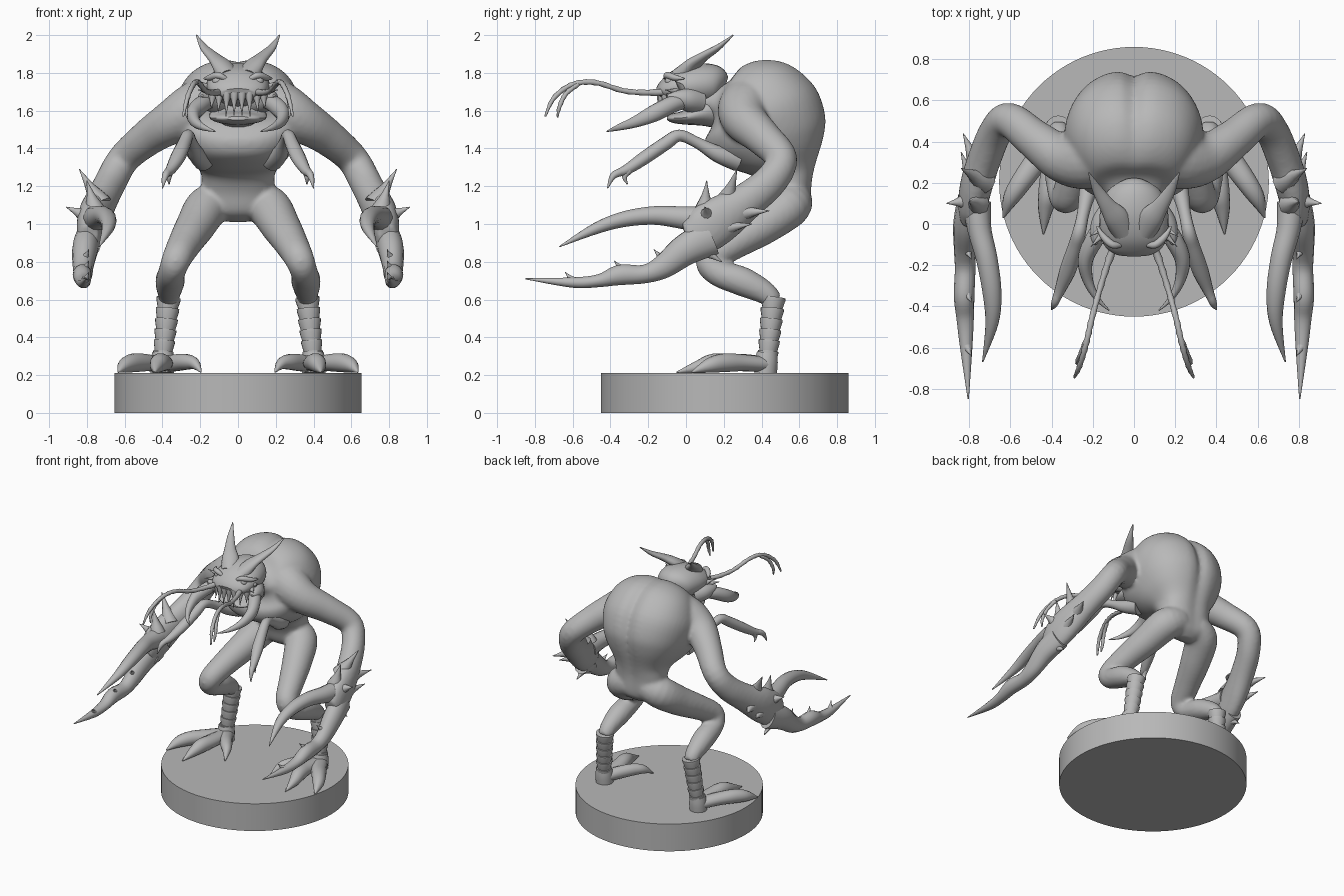
import bpy, bmesh, math
from mathutils import Vector

GREY = bpy.data.materials.new("stone grey")
GREY.diffuse_color = (0.48, 0.48, 0.48, 1)
X, Y, Z = Vector((1, 0, 0)), Vector((0, 1, 0)), Vector((0, 0, 1))


def finish(bm, name, sharp=45):
    bmesh.ops.recalc_face_normals(bm, faces=bm.faces)
    me = bpy.data.meshes.new(name)
    for f in bm.faces:
        f.smooth = True
    bm.to_mesh(me)
    bm.free()
    me.materials.append(GREY)
    me.set_sharp_from_angle(angle=math.radians(sharp))
    ob = bpy.data.objects.new(name, me)
    bpy.context.collection.objects.link(ob)
    return ob


def spline(pts, n):
    """Catmull-Rom through tuples of any length."""
    if n == 1:
        return pts
    out = []
    for i in range(len(pts) - 1):
        a, b, c, d = pts[max(i - 1, 0)], pts[i], pts[i + 1], pts[min(i + 2, len(pts) - 1)]
        for k in range(n):
            t = k / n
            out.append(tuple(0.5 * (2 * q + (r - p) * t + (2 * p - 5 * q + 4 * r - s) * t * t
                                    + (3 * q - p - 3 * r + s) * t ** 3)
                             for p, q, r, s in zip(a, b, c, d)))
    return out + [pts[-1]]


def skin(bm, rings):
    rows = [[bm.verts.new(p) for p in r] for r in rings]
    m = len(rows[0])
    for a, b in zip(rows, rows[1:]):
        for i in range(m):
            bm.faces.new((a[i], a[(i + 1) % m], b[(i + 1) % m], b[i]))
    bm.faces.new(rows[0][::-1])
    bm.faces.new(rows[-1])


def tube(bm, pts, ref=Z, n=5, m=14, both=True, bump=0):
    """Tapered tube: points (x, y, z, side radius, up radius), made on both sides."""
    pts = spline([p if len(p) == 5 else p + (p[3],) for p in pts], n)
    c = [Vector(p[:3]) for p in pts]
    rings = []
    for i, p in enumerate(pts):
        t = (c[min(i + 1, len(c) - 1)] - c[max(i - 1, 0)]).normalized()
        s = t.cross(ref).normalized()
        u = s.cross(t)
        k = 1 + bump * (i % 2)
        ra, rb = max(p[3], .002) * k, max(p[4], .002) * k
        rings.append([c[i] + s * ra * math.cos(a) + u * rb * math.sin(a)
                      for a in (2 * math.pi * j / m for j in range(m))])
    skin(bm, rings)
    if both:
        skin(bm, [[Vector((-v.x, v.y, v.z)) for v in r] for r in rings])


def spike(bm, base, tip, r, both=True):
    """Thorn with a concave flank."""
    a, b = Vector(base), Vector(tip)
    d = (b - a).normalized()
    pts = [tuple(a.lerp(b, t)) + (r * w,) for t, w in ((-.25, 1.25), (0, 1), (.4, .5), (1, .03))]
    tube(bm, pts, Y if abs(d.z) > .7 else Z, 3, 10, both)


# Base disc
bm = bmesh.new()
bmesh.ops.create_cone(bm, cap_ends=True, segments=96, radius1=.655, radius2=.655, depth=.21)
bmesh.ops.translate(bm, verts=bm.verts, vec=(0, .205, .105))
finish(bm, "base")

# Torso: rings spanned by back point, front point (y, z) and half width
bm = bmesh.new()
rings = []
for by, bz, fy, fz, w in spline([
        (.60, 1.01, .54, 1.01, .05), (.66, 1.07, .46, 1.06, .16), (.67, 1.21, .42, 1.17, .19),
        (.69, 1.31, .36, 1.25, .20), (.735, 1.46, .25, 1.29, .27), (.745, 1.58, .13, 1.36, .32),
        (.69, 1.73, .10, 1.44, .34), (.56, 1.845, .13, 1.50, .31), (.42, 1.875, .14, 1.54, .265),
        (.30, 1.84, .13, 1.57, .21), (.22, 1.75, .09, 1.59, .14), (.1, 1.71, .02, 1.61, .10)], 4):
    back, front = Vector((0, by, bz)), Vector((0, fy, fz))
    mid, h = (back + front) / 2, (back - front) / 2
    ring = []
    for j in range(48):
        a = 2 * math.pi * j / 48
        ca, sa = math.cos(a), math.sin(a)
        x = w * math.copysign(abs(sa) ** .85, sa)
        k = math.copysign(abs(ca) ** .85, ca)
        if ca > 0:                                # groove down the spine
            k -= .11 * math.exp(-(x / .045) ** 2) * min(1, w / .25)
        ring.append(mid + h * k + X * x)
    rings.append(ring)
skin(bm, rings)
# Arms, blended into the torso
tube(bm, [(.12, .36, 1.64, .17), (.24, .31, 1.60, .145), (.35, .32, 1.54, .118), (.48, .41, 1.455, .097),
          (.605, .505, 1.345, .085), (.67, .45, 1.23, .082, .09), (.725, .32, 1.12, .082, .10),
          (.765, .19, 1.03, .08, .125), (.785, .08, .96, .07, .125), (.79, 0, .93, .05, .08)], m=20)
# Legs, blended into the pelvis
tube(bm, [(.06, .57, 1.13, .10), (.16, .54, 1.09, .115), (.225, .40, .99, .105), (.28, .25, .90, .09),
          (.325, .13, .815, .078), (.35, .165, .745, .072), (.36, .30, .695, .078),
          (.365, .42, .635, .062), (.365, .465, .585, .05)], X, m=20)
body = finish(bm, "body")
mod = body.modifiers.new("fuse", 'REMESH')
mod.mode = 'VOXEL'
mod.voxel_size = .013
mod.use_smooth_shade = True
mod = body.modifiers.new("soften", 'SMOOTH')
mod.factor, mod.iterations = .5, 8

# Head with upper snout, lower jaw and cheeks
bm = bmesh.new()
tube(bm, [(0, .21, 1.73, .05, .05), (0, .16, 1.74, .13, .10), (0, .06, 1.735, .165, .115),
          (0, -.04, 1.725, .165, .095), (0, -.11, 1.705, .14, .06), (0, -.145, 1.69, .09, .03)],
     m=28, both=False)
tube(bm, [(0, .20, 1.60, .10, .10), (0, .1, 1.59, .145, .075), (0, .0, 1.565, .15, .04),
          (0, -.07, 1.56, .11, .025), (0, -.10, 1.56, .06, .01)], m=24, both=False)
tube(bm, [(.10, .06, 1.65, .07), (.15, .0, 1.66, .06), (.18, -.06, 1.67, .035), (.19, -.10, 1.68, .006)])
finish(bm, "head")

# Horns
bm = bmesh.new()
tube(bm, [(.05, -.03, 1.78, .06, .05), (.085, .03, 1.84, .06, .035), (.13, .09, 1.885, .04, .025),
          (.18, .17, 1.935, .024, .016), (.22, .25, 2.0, .003)], n=6)
finish(bm, "horns")

# Eyes with brow spikes and cheek frills
bm = bmesh.new()
for s in (1, -1):
    g = bmesh.ops.create_uvsphere(bm, u_segments=16, v_segments=10, radius=.026)
    bmesh.ops.translate(bm, verts=g["verts"], vec=(s * .11, -.085, 1.757))
tube(bm, [(.06, -.10, 1.765, .012), (.105, -.10, 1.787, .018), (.15, -.06, 1.775, .016), (.18, -.01, 1.77, .004)])
spike(bm, (.15, -.02, 1.72), (.215, -.06, 1.76), .022)
spike(bm, (.15, -.05, 1.70), (.21, -.11, 1.71), .022)
finish(bm, "eyes_and_brows")

# Fangs
bm = bmesh.new()
for x, y, l in ((.02, -.135, .095), (.06, -.13, .10), (.1, -.11, .08), (.135, -.085, .06)):
    spike(bm, (x, y, 1.67), (x * 1.05, y - .015, 1.67 - l), .02)
finish(bm, "fangs")

# Curved tusk mandibles
bm = bmesh.new()
tube(bm, [(.13, .02, 1.66, .04), (.19, -.07, 1.635, .045), (.235, -.17, 1.585, .038, .045),
          (.225, -.27, 1.54, .026, .03), (.18, -.36, 1.51, .014, .016), (.12, -.42, 1.49, .003)], n=6)
finish(bm, "mandibles")

# Forked, segmented antennae
bm = bmesh.new()
tube(bm, [(.09, -.09, 1.70, .020), (.13, -.2, 1.695, .015), (.17, -.33, 1.705, .013), (.205, -.46, 1.745, .013),
          (.225, -.55, 1.75, .013), (.245, -.63, 1.725, .012), (.27, -.705, 1.66, .011), (.29, -.745, 1.57, .005)],
     n=4, m=10, bump=.22)
tube(bm, [(.235, -.57, 1.74, .011), (.26, -.635, 1.69, .011), (.275, -.67, 1.62, .010), (.27, -.68, 1.565, .004)],
     n=4, m=10, bump=.22)
finish(bm, "antennae", 80)

# Small chest arms with hooked claws
bm = bmesh.new()
tube(bm, [(.18, .27, 1.34, .06), (.22, .17, 1.37, .045), (.245, .06, 1.43, .03), (.265, -.035, 1.468, .032),
          (.285, -.11, 1.425, .036), (.32, -.22, 1.35, .04, .035), (.355, -.31, 1.29, .028), (.375, -.36, 1.27, .02)])
tube(bm, [(.365, -.33, 1.28, .022), (.385, -.385, 1.255, .018), (.40, -.415, 1.19, .003)])
tube(bm, [(.36, -.30, 1.285, .02), (.365, -.325, 1.25, .014), (.365, -.31, 1.21, .003)], Y)
finish(bm, "small_arms")

# Pincers: upper finger and lower finger with teeth
bm = bmesh.new()
tube(bm, [(.765, .10, 1.02, .07, .075), (.75, -.03, 1.035, .058, .06), (.715, -.17, 1.045, .052, .05),
          (.69, -.33, 1.025, .046, .042), (.69, -.48, .975, .032, .03), (.735, -.67, .88, .003)], n=6)
tube(bm, [(.79, .13, .93, .065, .10), (.81, .0, .865, .068, .085), (.82, -.12, .775, .055, .065),
          (.82, -.22, .735, .05, .05), (.825, -.35, .73, .05, .055), (.82, -.46, .70, .042, .035),
          (.815, -.60, .69, .03, .028), (.805, -.85, .71, .003)], n=6)
for y, z in ((-.34, .76), (-.60, .70), (-.13, .82)):
    spike(bm, (.81, y, z), (.79, y - .04, z + .045), .025)
finish(bm, "pincers", 60)

# Forearm thorns
bm = bmesh.new()
for base, tip, r in (((.75, .22, 1.14), (.84, .27, 1.29), .05), ((.82, .11, 1.05), (.91, .10, 1.09), .042),
                     ((.77, .30, 1.06), (.83, .44, 1.07), .048), ((.79, .21, .98), (.84, .35, 1.0), .045),
                     ((.765, .10, 1.10), (.80, .11, 1.23), .045), ((.79, .08, .87), (.80, .19, .80), .05)):
    spike(bm, base, tip, r)
finish(bm, "forearm_thorns", 60)

# Ringed shanks: stacked flaring cuffs
bm = bmesh.new()
top, bot = Vector((.367, .463, .61)), Vector((.40, .43, .27))
for i in range(6):
    a, b = top.lerp(bot, i / 6), top.lerp(bot, (i + 1.15) / 6)
    r = .064 - .002 * i
    tube(bm, [tuple(a) + (r,), tuple(a.lerp(b, .2)) + (r,), tuple(b) + (r * .80,)], Y, n=1, m=20)
finish(bm, "ringed_shanks", 35)

# Feet: heel and three clawed toes
bm = bmesh.new()
tube(bm, [(.40, .43, .32, .055), (.40, .425, .27, .062), (.40, .42, .21, .062)], Y, n=3, m=18)
for toe in ([(.48, .30, .265, .055, .045), (.55, .20, .265, .05, .05), (.60, .12, .25, .038, .038), (.635, .03, .215, .003)],
            [(.40, .26, .265, .055, .045), (.415, .15, .265, .05, .05), (.43, .07, .245, .036, .036), (.44, -.05, .215, .003)],
            [(.33, .33, .265, .045, .045), (.275, .25, .27, .042, .042), (.23, .19, .26, .03, .03), (.195, .12, .215, .003)]):
    tube(bm, [(.40, .43, .255, .055, .04)] + toe)
finish(bm, "feet")
